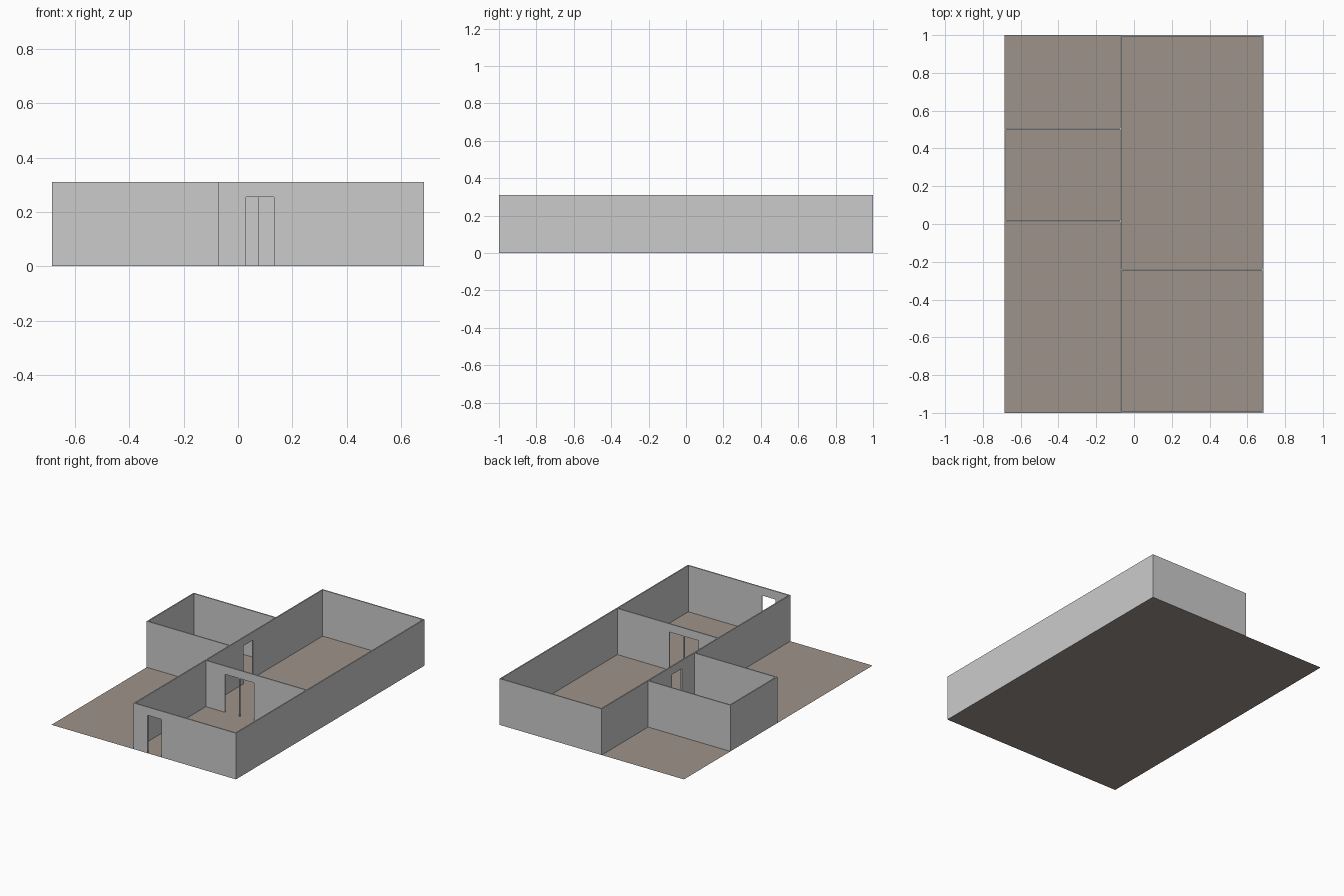
import bpy, bmesh

if "Cube" in bpy.data.objects:
    bpy.data.objects.remove(bpy.data.objects["Cube"])

HX, HY = 0.685, 1.0      # half size of the floor
H, DOOR = 0.31, 0.255    # wall height, door head height
T = 0.008                # wall thickness
SX = -0.074              # outer face of the long spine wall


def material(name, rgb):
    m = bpy.data.materials.new(name)
    m.diffuse_color = (*rgb, 1)
    m.use_nodes = True
    m.node_tree.nodes["Principled BSDF"].inputs["Base Color"].default_value = m.diffuse_color
    return m


wall_mat = material("wall grey", (0.60, 0.60, 0.60))
floor_mat = material("floor brown", (0.335, 0.29, 0.255))


def finish(name, bm, mat):
    me = bpy.data.meshes.new(name)
    bm.to_mesh(me)
    bm.free()
    me.materials.append(mat)
    ob = bpy.data.objects.new(name, me)
    bpy.context.collection.objects.link(ob)


def wall(name, axis, a, b, pos, doors=()):
    """Wall from a to b along the axis, pos..pos+T across, cut by doors."""
    # outline of the elevation, walking the foot of the wall around each door
    pts = [(a, 0)]
    for d0, d1 in doors:
        pts += [(d0, 0), (d0, DOOR), (d1, DOOR), (d1, 0)]
    pts += [(b, 0), (b, H), (a, H)]
    bm = bmesh.new()

    def co(u, z):
        return (u, pos, z) if axis == 'x' else (pos, u, z)
    face = bm.faces.new([bm.verts.new(co(u, z)) for u, z in pts])
    out = bmesh.ops.extrude_face_region(bm, geom=[face])
    shift = (0, T, 0) if axis == 'x' else (T, 0, 0)
    verts = [g for g in out["geom"] if isinstance(g, bmesh.types.BMVert)]
    bmesh.ops.translate(bm, verts=verts, vec=shift)
    if not any(len(f.verts) == len(pts) and abs(f.calc_center_median()['xy'.index('y' if axis == 'x' else 'x')] - pos) < 1e-5
               for f in bm.faces):
        bm.faces.new([v for v in bm.verts if v not in verts])
    # the foot rests on the floor, so it needs no underside
    foot = [f for f in bm.faces if all(v.co.z < 1e-5 for v in f.verts)]
    bmesh.ops.recalc_face_normals(bm, faces=bm.faces[:])
    bmesh.ops.delete(bm, geom=foot, context='FACES_ONLY')
    bmesh.ops.triangulate(bm, faces=[f for f in bm.faces if len(f.verts) > 4])
    finish(name, bm, wall_mat)


# Floor slab, also covering the two open yards on the left
bm = bmesh.new()
bm.faces.new([bm.verts.new((x, y, 0)) for x, y in
              ((-HX, -HY), (HX, -HY), (HX, HY), (-HX, HY))])
finish("floor", bm, floor_mat)

# Long walls
wall("spine_wall", 'y', -HY, HY, SX, [(0.15, 0.253)])
wall("right_wall", 'y', -HY, HY, HX - T)

# Cross walls of the right-hand rooms
inner = (SX + T, HX - T)
wall("front_wall", 'x', *inner, -HY, [(0.029, 0.132)])
wall("back_wall", 'x', *inner, HY - T)
wall("dividing_wall", 'x', *inner, -0.247, [(0.076, 0.179), (0.187, 0.29)])

# Small side room on the left
wall("side_room_front", 'x', -HX, SX, 0.010)
wall("side_room_back", 'x', -HX, SX, 0.500)
wall("side_room_left", 'y', 0.010 + T, 0.500, -HX)
